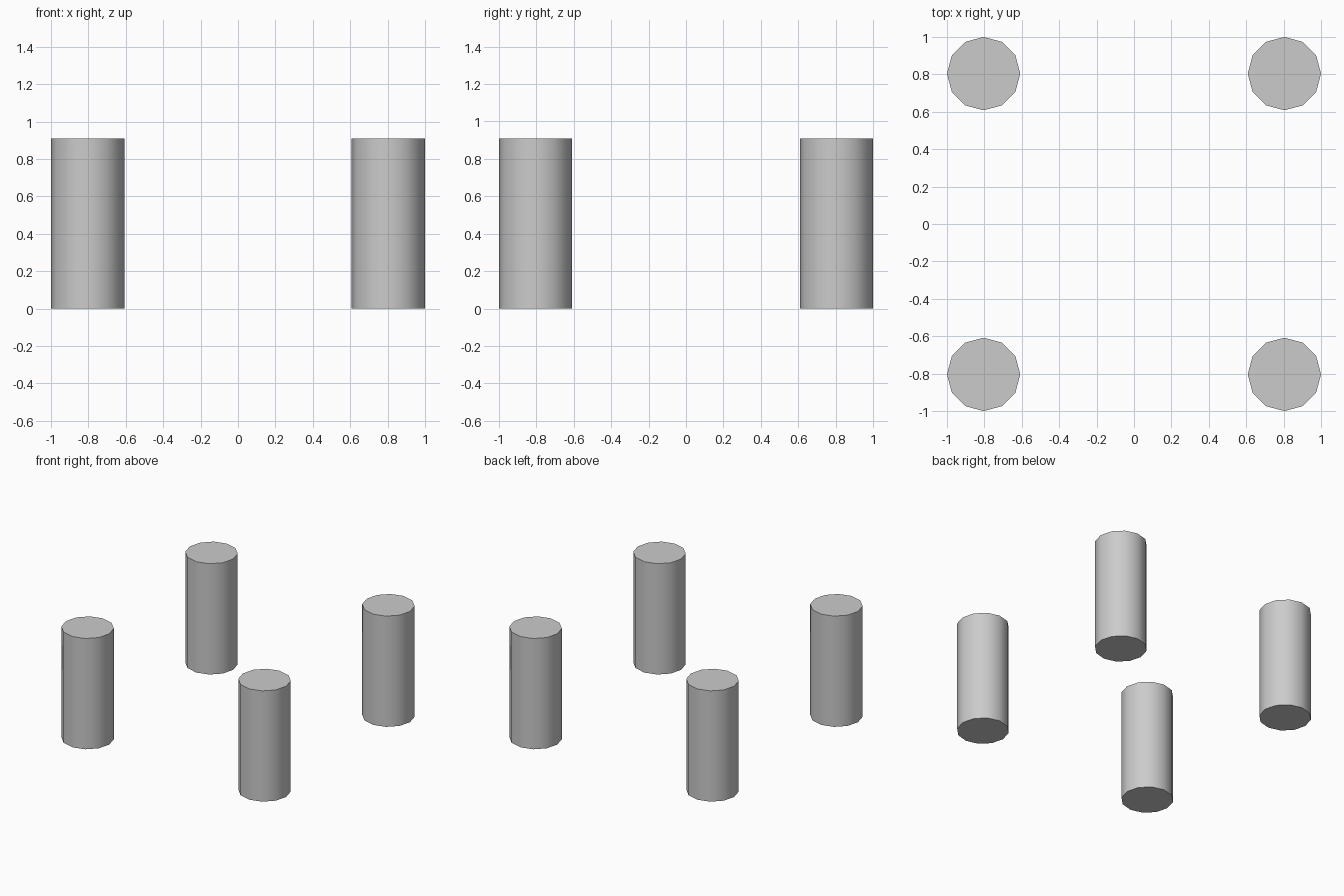
import bpy
import math

if "Cube" in bpy.data.objects:
    bpy.data.objects.remove(bpy.data.objects["Cube"])

RADIUS = 0.196
HEIGHT = 0.91
OFFSET = 1.0 - RADIUS


def add_post(name, x, y):
    """Twelve-sided post standing on the ground, smooth sides and sharp rims."""
    bpy.ops.mesh.primitive_cylinder_add(
        vertices=12, radius=RADIUS, depth=HEIGHT, location=(x, y, HEIGHT / 2))
    post = bpy.context.object
    post.name = name
    bpy.ops.object.shade_smooth_by_angle(angle=math.radians(40))


# Four posts, one at each corner of a square
for side_x, sx in (("left", -1), ("right", 1)):
    for side_y, sy in (("front", -1), ("back", 1)):
        add_post(f"{side_y}_{side_x}_post", sx * OFFSET, sy * OFFSET)
